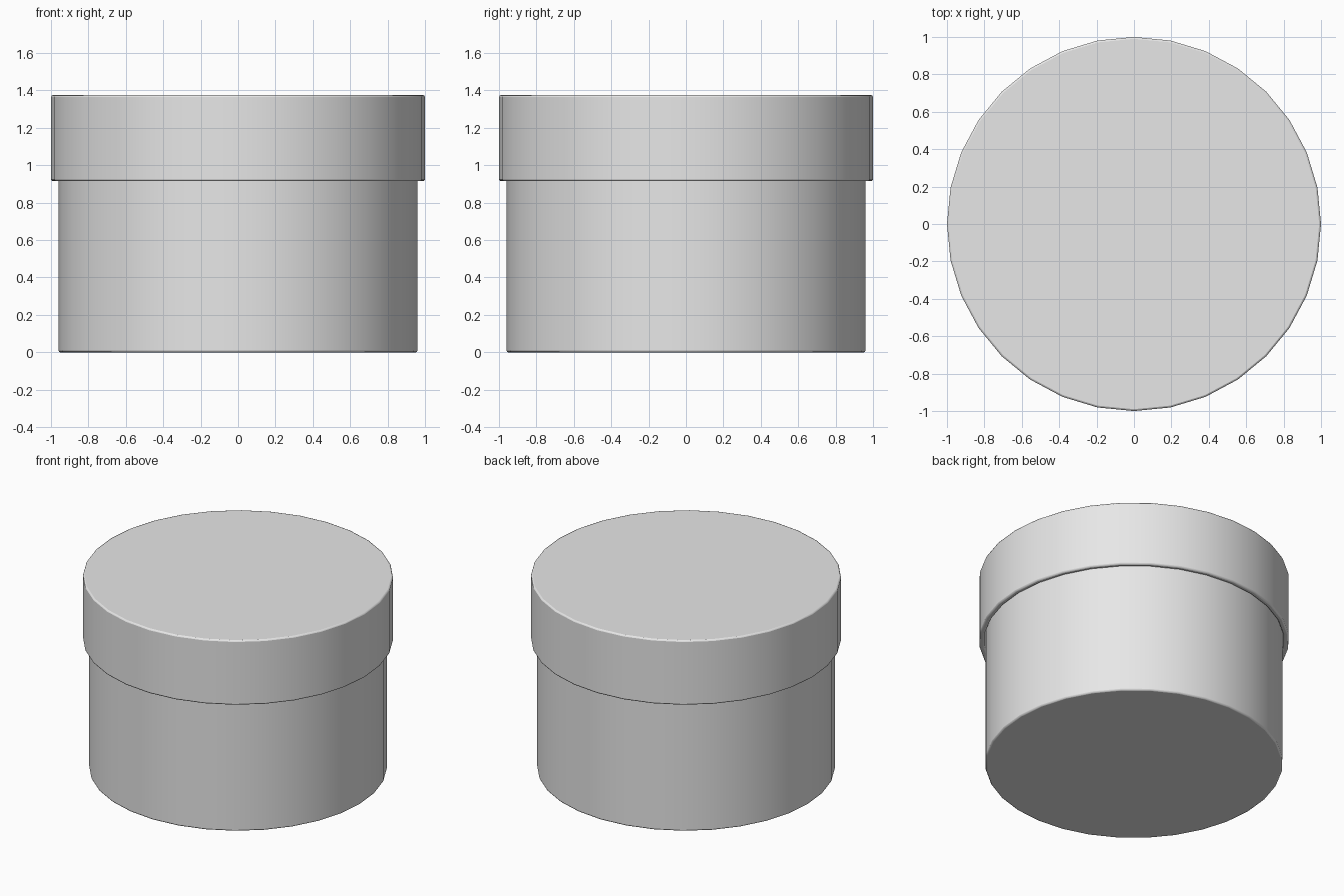
import bpy, bmesh, math

cube = bpy.data.objects.get("Cube")
if cube:
    bpy.data.objects.remove(cube, do_unlink=True)

SIDES = 32

grey = bpy.data.materials.new("light grey")
grey.use_nodes = True
grey.diffuse_color = (0.8, 0.8, 0.8, 1)
grey.node_tree.nodes["Principled BSDF"].inputs["Base Color"].default_value = (0.8, 0.8, 0.8, 1)


def cup(name, radius, inner, closed_z, open_z, floor):
    """Hollow round cup: closed at closed_z, open at open_z, softly bevelled rims."""
    up = 1 if open_z > closed_z else -1
    profile = [(radius, closed_z), (radius, open_z),
               (inner, open_z), (inner, closed_z + up * floor)]
    bm = bmesh.new()
    rings = []
    for r, z in profile:
        rings.append([bm.verts.new((r * math.cos(i * math.tau / SIDES),
                                    r * math.sin(i * math.tau / SIDES), z))
                      for i in range(SIDES)])
    for a, b in zip(rings, rings[1:]):
        for i in range(SIDES):
            j = (i + 1) % SIDES
            bm.faces.new((a[i], a[j], b[j], b[i]))
    bm.faces.new(rings[0])
    bm.faces.new(rings[-1])
    bmesh.ops.recalc_face_normals(bm, faces=bm.faces[:])
    mesh = bpy.data.meshes.new(name)
    bm.to_mesh(mesh)
    bm.free()
    mesh.materials.append(grey)
    obj = bpy.data.objects.new(name, mesh)
    bpy.context.collection.objects.link(obj)

    bevel = obj.modifiers.new("soft rims", 'BEVEL')
    bevel.width = 0.01
    bevel.segments = 2
    bevel.limit_method = 'ANGLE'
    bevel.angle_limit = math.radians(40)

    bpy.ops.object.select_all(action='DESELECT')
    obj.select_set(True)
    bpy.context.view_layer.objects.active = obj
    bpy.ops.object.shade_smooth_by_angle(angle=math.radians(30))
    return obj


# Box body, open at the top under the lid
cup("box_body", 0.96, 0.92, 0.0, 1.32, 0.04)

# Lid, a shallow cup turned upside down over the body
cup("box_lid", 1.0, 0.965, 1.375, 0.915, 0.045)
